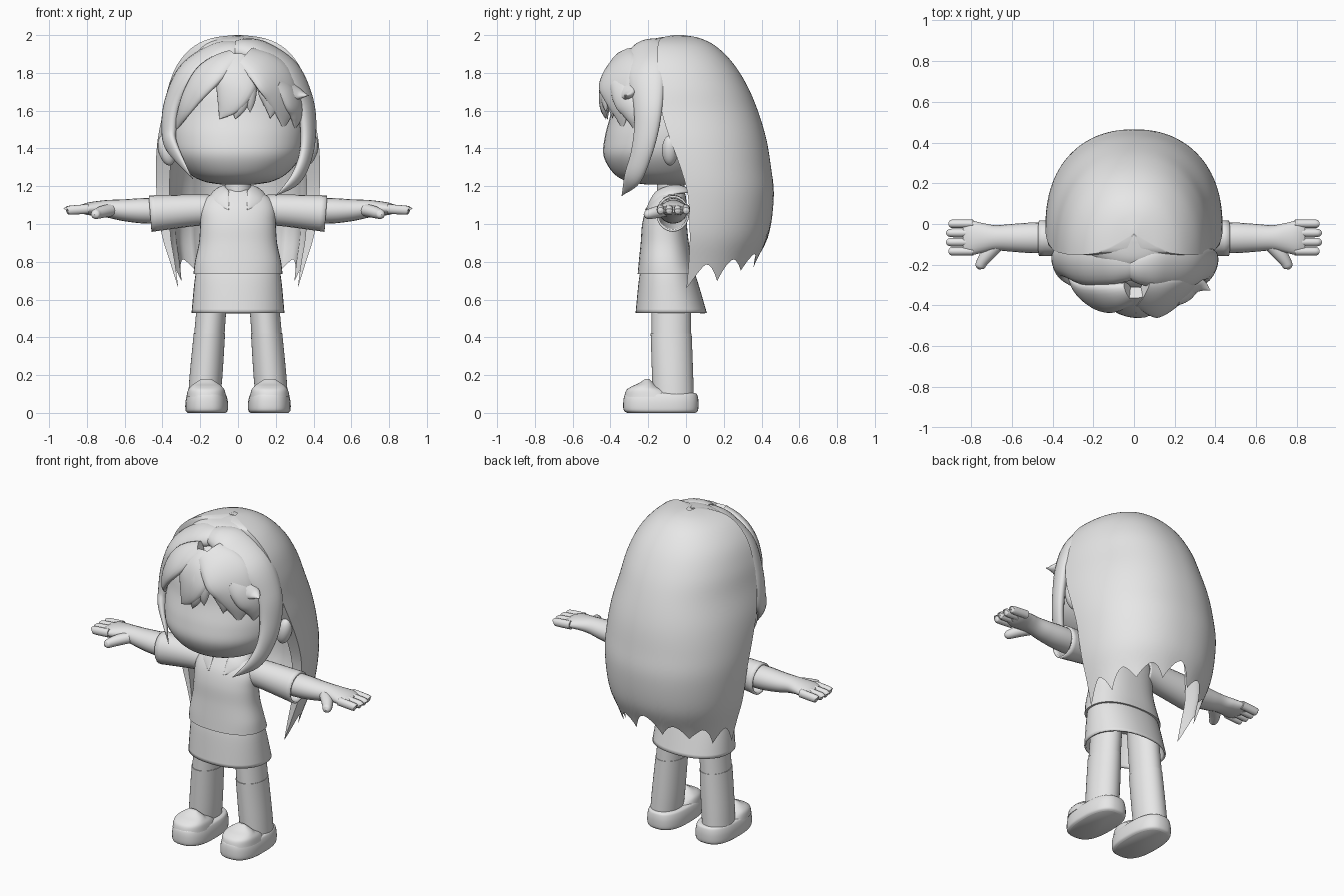
import bpy, bmesh, math
from mathutils import Vector, Matrix

if "Cube" in bpy.data.objects:
    bpy.data.objects.remove(bpy.data.objects["Cube"])

grey = bpy.data.materials.new("light_grey")
grey.use_nodes = True
grey.diffuse_color = (0.8, 0.8, 0.8, 1)
grey.node_tree.nodes["Principled BSDF"].inputs["Base Color"].default_value = grey.diffuse_color
HEAD = Vector((0, -0.05, 1.5))


def finish(name, bm, mirror=False, solid=0):
    bmesh.ops.remove_doubles(bm, verts=bm.verts[:], dist=0.0002)
    bmesh.ops.recalc_face_normals(bm, faces=bm.faces[:])
    mesh = bpy.data.meshes.new(name)
    bm.to_mesh(mesh)
    bm.free()
    ob = bpy.data.objects.new(name, mesh)
    bpy.context.collection.objects.link(ob)
    mesh.materials.append(grey)
    bpy.ops.object.select_all(action="DESELECT")
    ob.select_set(True)
    bpy.context.view_layer.objects.active = ob
    bpy.ops.object.shade_smooth_by_angle(angle=math.radians(50))
    if solid:
        mod = ob.modifiers.new("Thickness", "SOLIDIFY")
        mod.thickness = solid
        mod.offset = -1
    if mirror:
        ob.modifiers.new("Mirror", "MIRROR")


def spline(rows, steps=6):
    """Smooth rows of numbers with a Catmull-Rom curve."""
    out = []
    last = len(rows) - 1
    for i in range(last):
        near = [rows[max(0, min(last, i + d))] for d in (-1, 0, 1, 2)]
        for j in range(steps):
            t = j / steps
            out.append([b + t / 2 * (c - a + t * (2 * a - 5 * b + 4 * c - d + t * (3 * b - a - 3 * c + d)))
                        for a, b, c, d in zip(*near)])
    return out + [list(rows[-1])]


def skin(name, rings, caps=True, **options):
    bm = bmesh.new()
    loops = [[bm.verts.new(p) for p in ring] for ring in rings]
    n = len(loops[0])
    for a, b in zip(loops, loops[1:]):
        for i in range(n):
            k = (i + 1) % n
            bm.faces.new((a[i], a[k], b[k], b[i]))
    if caps:
        bm.faces.new(loops[0])
        bm.faces.new(loops[-1])
    finish(name, bm, **options)


def rounded(a, power):
    """Point on a unit circle, squared off by a power above two."""
    c, s = math.cos(a), math.sin(a)
    return math.copysign(abs(c) ** (2 / power), c), math.copysign(abs(s) ** (2 / power), s)


def circle(n, power=2.0):
    return [rounded(2 * math.pi * i / n, power) for i in range(n)]


def stack(name, rows, power=2.0, x=0, lean=0, **options):
    """Loft of level rings: z, half width, front y, back y."""
    rings = [[(x + lean * z + rx * c, (front + back) / 2 + (back - front) / 2 * s, z)
              for c, s in circle(40, power)] for z, rx, front, back in spline(rows)]
    skin(name, rings, **options)


def tube(name, rows, centre=None, **options):
    """Flattened tube along a path: x, y, z, half width, half thickness."""
    rows = spline(rows)
    pts = [Vector(r[:3]) for r in rows]
    rings = []
    for i, (p, r) in enumerate(zip(pts, rows)):
        t = (pts[min(i + 1, len(pts) - 1)] - pts[max(i - 1, 0)]).normalized()
        up = (p - centre) if centre else Vector((0, 0, 1))
        side = t.cross(up).normalized()
        up = side.cross(t)
        rings.append([p + side * max(r[3], 0.002) * c + up * max(r[4], 0.002) * s for c, s in circle(20)])
    skin(name, rings, **options)


# Head, ears and neck
stack("head", [(1.208, .08, -.2, 0), (1.225, .18, -.31, .08), (1.27, .262, -.385, .14),
               (1.36, .335, -.436, .2), (1.46, .36, -.43, .25), (1.58, .36, -.4, .28),
               (1.7, .34, -.38, .28), (1.82, .27, -.32, .24), (1.9, .18, -.24, .17),
               (1.94, .03, -.08, 0)], power=2.15)
bm = bmesh.new()
bmesh.ops.create_uvsphere(bm, u_segments=24, v_segments=14, radius=1, matrix=Matrix.Translation(
    (.378, -.085, 1.39)) @ Matrix.Rotation(.25, 4, "Y") @ Matrix.Diagonal((.043, .042, .082, 1)))
finish("ear", bm, mirror=True)
stack("neck", [(1.1, .07, -.15, -.01), (1.26, .07, -.155, -.005)])

# Long back hair: an open shell with a jagged hem (z, half width, back y, edge y)
profile = spline([(2, .02, -.02, -.06), (1.985, .135, .07, -.13), (1.94, .235, .16, -.15),
                  (1.85, .318, .25, -.15), (1.73, .368, .325, -.14), (1.6, .395, .38, -.13),
                  (1.45, .425, .425, -.085), (1.3, .435, .45, -.03), (1.15, .43, .465, .01),
                  (.95, .405, .44, .02), (.8, .36, .375, .015), (.64, .31, .33, 0)])


def hair_at(z):
    for a, b in zip(profile, profile[1:]):
        if z >= b[0]:
            t = (a[0] - z) / (a[0] - b[0])
            return [u + (v - u) * t for u, v in zip(a, b)][1:]
    return profile[-1][1:]


COLUMNS, ROWS, SPIKES = 84, 44, 7
rings = []
for j in range(ROWS + 1):
    s = (j / ROWS) ** 1.6
    thick = .09 * (1 - s ** 3)
    outer, inner = [], []
    for i in range(COLUMNS + 1):
        a = math.pi * (i / COLUMNS - .5)
        wave = abs((i / COLUMNS * SPIKES) % 1 - .5) * 2
        hem = .77 - .11 * math.sin(a) ** 4 + .09 * (1 - wave ** 1.6) * (1 + .3 * math.cos(5 * a))
        z = 2 - (2 - hem) * s
        rx, back, edge = hair_at(z)
        ry = back - edge
        c, d = rounded(a, 2.2)
        for side, depth in ((outer, 0), (inner, thick)):
            side.append((max(rx - depth, rx * .3) * d, edge + max(ry - depth, ry * .3) * c, z))
    rings.append(outer + inner[::-1])
skin("back_hair", rings, caps=False)
stack("hair_crown", [(1.8, .33, -.22, .1), (1.88, .285, -.225, .1), (1.945, .215, -.215, .08),
                     (1.98, .13, -.17, .04), (1.995, .03, -.08, -.02)])

# Swept side locks that meet at the parting; the right one is slimmer and shorter
sweep = [(-.015, -.215, 1.925, .065, .04), (.04, -.215, 1.925, .09, .05), (.13, -.21, 1.905, .112, .05),
         (.27, -.21, 1.805, .112, .05), (.352, -.2, 1.65, .085, .04), (.372, -.21, 1.5, .07, .035)]
tube("left_side_lock", sweep + [(.358, -.24, 1.36, .058, .03), (.305, -.285, 1.24, .047, .025),
                                (.2, -.34, 1.15, 0, 0)], HEAD)
tube("right_side_lock", [(-x * .98, y + .01, z - .01, w * .92, h) for x, y, z, w, h in sweep]
     + [(-.345, -.245, 1.4, .05, .025), (-.24, -.34, 1.24, 0, 0)], HEAD)


# Fringe: tapering locks that follow the forehead
def fringe_lock(name, start, bend, tip, width):
    rows = []
    for i in range(6):
        t = i / 5
        x, z = (a * (1 - t) ** 2 + 2 * b * t * (1 - t) + c * t * t for a, b, c in zip(start, bend, tip))
        bulge = max(.02, 1 - (x / .4) ** 2 - abs((z - 1.62) / .37) ** 2.5)
        rows.append((x, -.03 - .4 * math.sqrt(bulge), z,
                     width * min(1, .6 + 1.2 * t) * (1 - t ** 3), .036 * (1 - t ** 3)))
    tube(name, rows, HEAD)


fringe_lock("centre_fringe", (0, 1.88), (.01, 1.7), (-.1, 1.555), .115)
fringe_lock("centre_fringe_tip", (.01, 1.78), (.02, 1.66), (-.015, 1.555), .065)
fringe_lock("centre_fringe_edge", (.04, 1.8), (.06, 1.7), (.065, 1.59), .05)
fringe_lock("right_fringe", (-.02, 1.88), (-.22, 1.8), (-.345, 1.47), .1)
fringe_lock("left_fringe", (.04, 1.88), (.28, 1.78), (.24, 1.5), .15)
fringe_lock("left_fringe_edge", (.2, 1.74), (.34, 1.64), (.3, 1.5), .08)
fringe_lock("left_fringe_tip", (.12, 1.78), (.2, 1.68), (.17, 1.56), .07)
tube("fringe_flick", [(.22, -.345, 1.74, .07, .02), (.31, -.3, 1.69, .045, .025), (.375, -.325, 1.68, 0, 0)], HEAD)

# Shirt, collar and skirt
stack("shirt", [(.735, .236, -.256, .058), (.8, .228, -.25, .035), (.9, .207, -.24, .015),
                (1, .2, -.232, .005), (1.08, .198, -.21, .005), (1.14, .168, -.175, 0),
                (1.18, .09, -.145, -.01)], power=2.3)
tube("collar_flap", [(0, 0, 1.18, .035, .012), (.07, -.02, 1.185, .04, .014), (.105, -.09, 1.175, .045, .014),
                     (.09, -.16, 1.14, .05, .012), (.05, -.215, 1.075, 0, 0)], Vector((0, -.08, 1)), mirror=True)
stack("skirt", [(.78, .215, -.235, .03), (.7, .23, -.25, .06), (.53, .246, -.267, .11)],
      power=2.2, caps=False, solid=.01)


# Sleeves, arms, fingers and thumbs
def limb(name, y, rows, **options):
    tube(name, [(x, y, z, w, h) for x, z, w, h in rows], mirror=True, **options)


limb("sleeve", -.07, [(.12, 1.07, .075, .083), (.22, 1.073, .08, .083), (.465, 1.055, .088, .097)],
     caps=False, solid=.012)
limb("arm", -.068, [(.36, 1.07, .076, .068), (.5, 1.07, .075, .067), (.6, 1.073, .068, .058),
                    (.68, 1.08, .062, .048), (.74, 1.082, .072, .04), (.8, 1.08, .084, .032),
                    (.84, 1.078, .074, .018)])
for i, name in enumerate(("index", "middle", "ring", "little")):
    tip = .914 - .006 * abs(i - 1.5)
    limb(name + "_finger", -.134 + .045 * i, [(.79, 1.08, .021, .025), (tip - .02, 1.073, .021, .024),
                                              (tip - .006, 1.071, .016, .018), (tip, 1.07, 0, 0)])
tube("thumb", [(.67, -.1, 1.075, .034, .033), (.715, -.145, 1.065, .034, .032), (.745, -.185, 1.055, .028, .028),
               (.757, -.212, 1.05, .022, .021), (.76, -.224, 1.05, 0, 0)], mirror=True)

# Legs, socks and shoes
stack("leg", [(.72, .077, -.182, .022), (.38, .081, -.182, .028)], x=.185, lean=-.08, mirror=True)
stack("sock", [(.06, .085, -.175, .042), (.2, .087, -.18, .038), (.42, .083, -.187, .03)],
      x=.185, lean=-.08, mirror=True)
stack("shoe", [(0, .1, -.31, .05), (.015, .112, -.33, .064), (.06, .112, -.332, .066),
               (.095, .103, -.325, .06), (.105, .09, -.31, .05)], power=2.6, x=.166, mirror=True)
stack("shoe_toe", [(.085, .105, -.327, -.05), (.12, .097, -.316, -.1), (.14, .083, -.288, -.15),
                   (.157, .062, -.25, -.17), (.18, .025, -.215, -.195)], power=2.3, x=.168, mirror=True)
